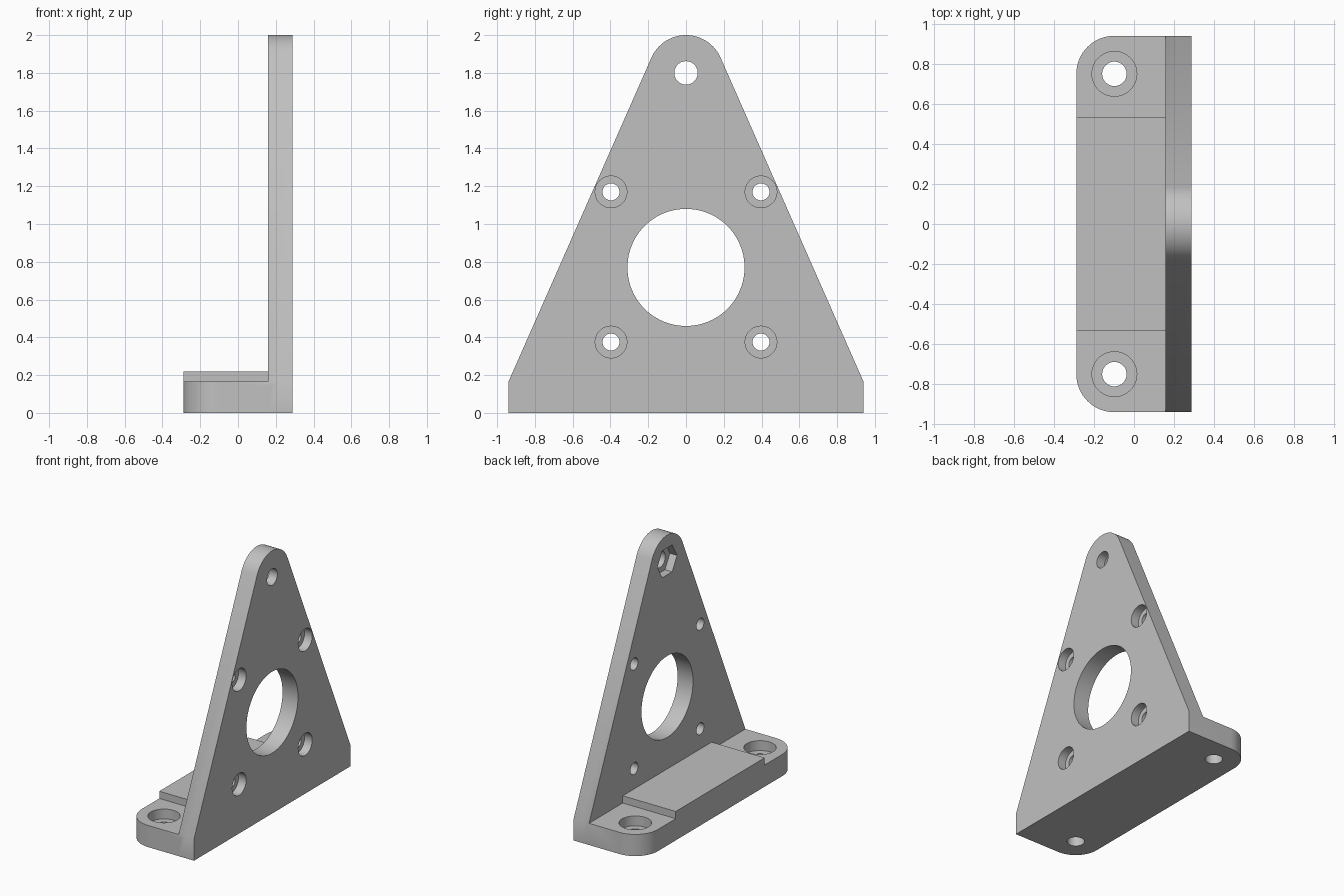
import bpy, bmesh
from math import pi, cos, sin, acos, atan2, hypot
from mathutils import Vector

if "Cube" in bpy.data.objects:
    bpy.data.objects.remove(bpy.data.objects["Cube"])

HALF_X, HALF_Y = 0.288, 0.94      # overall half depth and half width
PLATE_X = 0.158                   # inner face of the upright plate
FOOT_Z, PAD_Z = 0.165, 0.22
TIP_Z, TIP_R = 1.8, 0.2
CORNER_R = 0.19

grey = bpy.data.materials.new("plain grey")
grey.use_nodes = True
colour = (0.53, 0.53, 0.53, 1)
grey.diffuse_color = colour
grey.node_tree.nodes["Principled BSDF"].inputs["Base Color"].default_value = colour


def arc(cx, cy, r, a0, a1, n):
    return [(cx + r * cos(a0 + (a1 - a0) * i / n),
             cy + r * sin(a0 + (a1 - a0) * i / n)) for i in range(n + 1)]


def prism(name, outline, axis, lo, hi):
    """Extrude a 2D outline along x (outline in y, z) or z (outline in x, y)."""
    bm = bmesh.new()
    place = (lambda p: (lo, *p)) if axis == "x" else (lambda p: (*p, lo))
    face = bm.faces.new([bm.verts.new(place(p)) for p in outline])
    ext = bmesh.ops.extrude_face_region(bm, geom=[face])
    move = Vector((hi - lo, 0, 0)) if axis == "x" else Vector((0, 0, hi - lo))
    bmesh.ops.translate(bm, vec=move,
                        verts=[g for g in ext["geom"] if isinstance(g, bmesh.types.BMVert)])
    bmesh.ops.recalc_face_normals(bm, faces=bm.faces)
    mesh = bpy.data.meshes.new(name)
    bm.to_mesh(mesh)
    bm.free()
    mesh.materials.append(grey)
    obj = bpy.data.objects.new(name, mesh)
    bpy.context.collection.objects.link(obj)
    return obj


def combine(target, other, operation):
    mod = target.modifiers.new(operation.lower(), "BOOLEAN")
    mod.operation, mod.solver, mod.object = operation, "EXACT", other
    bpy.context.view_layer.objects.active = target
    bpy.ops.object.modifier_apply(modifier=mod.name)
    bpy.data.objects.remove(other)


def bore(target, axis, cx, cy, r, lo, hi, n=48):
    outline = arc(cx, cy, r, 0, 2 * pi, n)[:-1]
    combine(target, prism("hole_cutter", outline, axis, lo, hi), "DIFFERENCE")


# Upright plate: triangle with sides tangent to a rounded tip
dy, dz = HALF_Y, FOOT_Z - TIP_Z
tangent = atan2(dz, dy) + acos(TIP_R / hypot(dy, dz))
profile = [(-HALF_Y, 0), (HALF_Y, 0), (HALF_Y, FOOT_Z)]
profile += arc(0, TIP_Z, TIP_R, tangent, pi - tangent, 32)
profile.append((-HALF_Y, FOOT_Z))
bracket = prism("mounting_bracket", profile, "x", PLATE_X, HALF_X)

# Foot with two rounded corners, running into the plate
inside = PLATE_X + 0.06
centre_x, centre_y = CORNER_R - HALF_X, HALF_Y - CORNER_R
outline = [(inside, -HALF_Y), (inside, HALF_Y)]
outline += arc(centre_x, centre_y, CORNER_R, pi / 2, pi, 16)
outline += arc(centre_x, -centre_y, CORNER_R, pi, 1.5 * pi, 16)
combine(bracket, prism("foot", outline, "z", 0, FOOT_Z), "UNION")

# Raised pad between the foot holes
pad = [(-HALF_X, -0.535), (inside, -0.535), (inside, 0.535), (-HALF_X, 0.535)]
combine(bracket, prism("raised_pad", pad, "z", 0.08, PAD_Z), "UNION")

# Large centre opening, tip hole and its hexagonal nut pocket
bore(bracket, "x", 0, 0.77, 0.31, 0.1, 0.4, 96)
bore(bracket, "x", 0, TIP_Z, 0.062, 0.1, 0.4)
bore(bracket, "x", 0, TIP_Z, 0.118, 0.1, PLATE_X + 0.06, 6)

for side in (-1, 1):
    # Counterbored plate holes, recessed on the outer face
    for z in (0.375, 1.17):
        bore(bracket, "x", side * 0.397, z, 0.045, 0.1, 0.4)
        bore(bracket, "x", side * 0.397, z, 0.084, HALF_X - 0.065, 0.4)
    # Counterbored foot holes, recessed from above
    bore(bracket, "z", centre_x, side * centre_y, 0.061, -0.1, 0.4)
    bore(bracket, "z", centre_x, side * centre_y, 0.112, FOOT_Z - 0.075, 0.4)

# Smooth the round walls and keep the edges crisp
bpy.ops.object.select_all(action="DESELECT")
bracket.select_set(True)
bpy.context.view_layer.objects.active = bracket
bpy.ops.object.shade_smooth_by_angle(angle=pi / 6)
